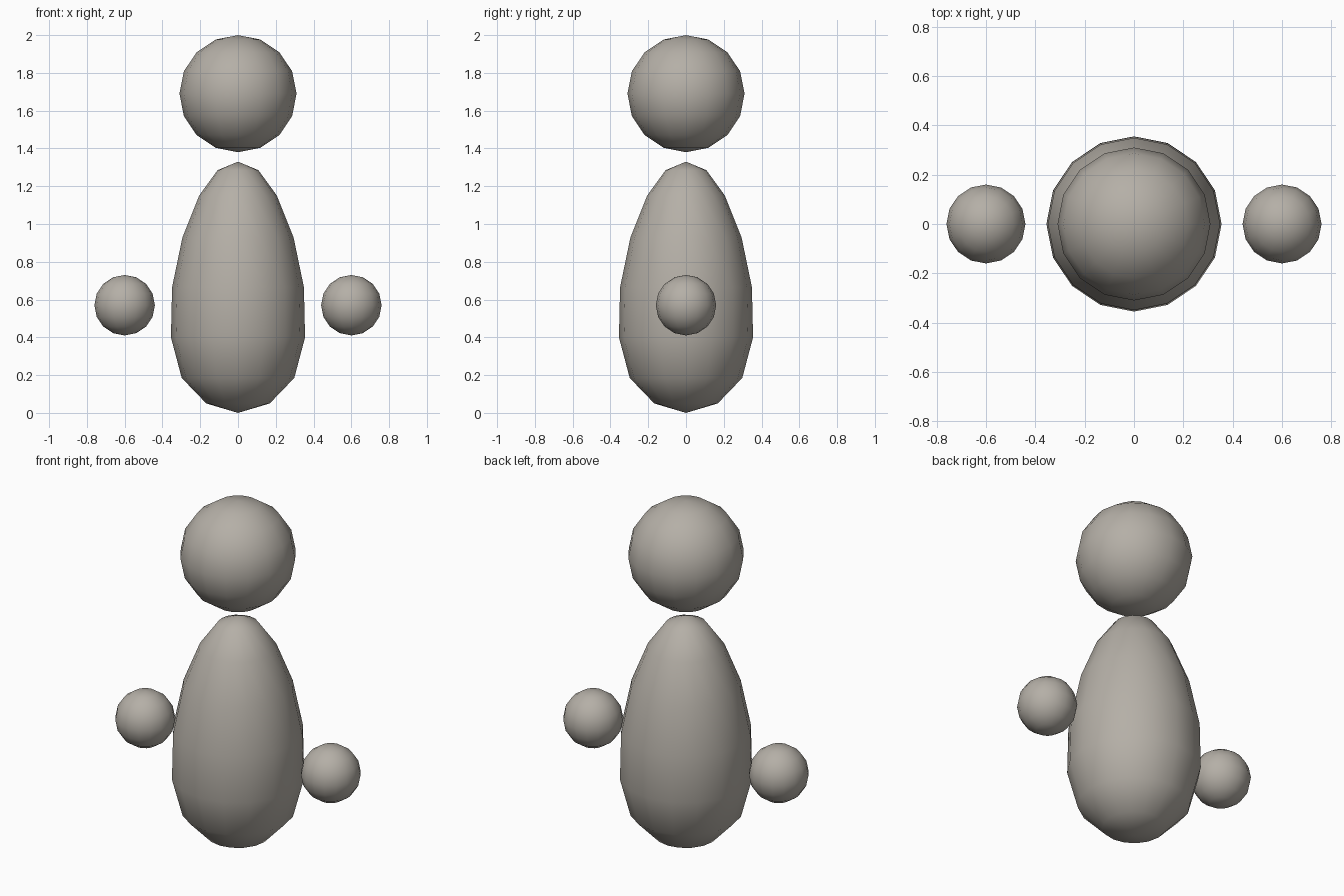
import bpy
import math

cube = bpy.data.objects.get("Cube")
if cube:
    bpy.data.objects.remove(cube, do_unlink=True)

# One warm grey for the whole figure
colour = (0.46, 0.43, 0.385, 1.0)
grey = bpy.data.materials.new("warm_grey")
grey.diffuse_color = colour
grey.use_nodes = True
grey.node_tree.nodes["Principled BSDF"].inputs["Base Color"].default_value = colour

SEGMENTS, RINGS = 16, 8


def ball(name, radius, location):
    """Smooth low-poly sphere."""
    bpy.ops.mesh.primitive_uv_sphere_add(
        segments=SEGMENTS, ring_count=RINGS, radius=radius, location=location)
    obj = bpy.context.object
    obj.name = name
    obj.data.materials.append(grey)
    bpy.ops.object.shade_smooth()
    return obj


# Head, floating above the body
ball("head", 0.31, (0, 0, 1.69))

# Hands, floating at each side
for side, x in (("left", 0.6), ("right", -0.6)):
    ball(side + "_hand", 0.16, (x, 0, 0.57))

# Body: a sphere whose rings are moved onto a pear profile (radius, height), top to bottom
profile = [(0, 1.33), (0.108, 1.285), (0.206, 1.15), (0.294, 0.93), (0.349, 0.665),
           (0.355, 0.40), (0.298, 0.185), (0.168, 0.05), (0, 0)]
body = ball("body", 1, (0, 0, 0))
for v in body.data.vertices:
    polar = math.acos(max(-1, min(1, v.co.z)))
    radius, height = profile[round(polar / math.pi * RINGS)]
    around = math.atan2(v.co.y, v.co.x)
    v.co = (radius * math.cos(around), radius * math.sin(around), height)
body.data.update()
